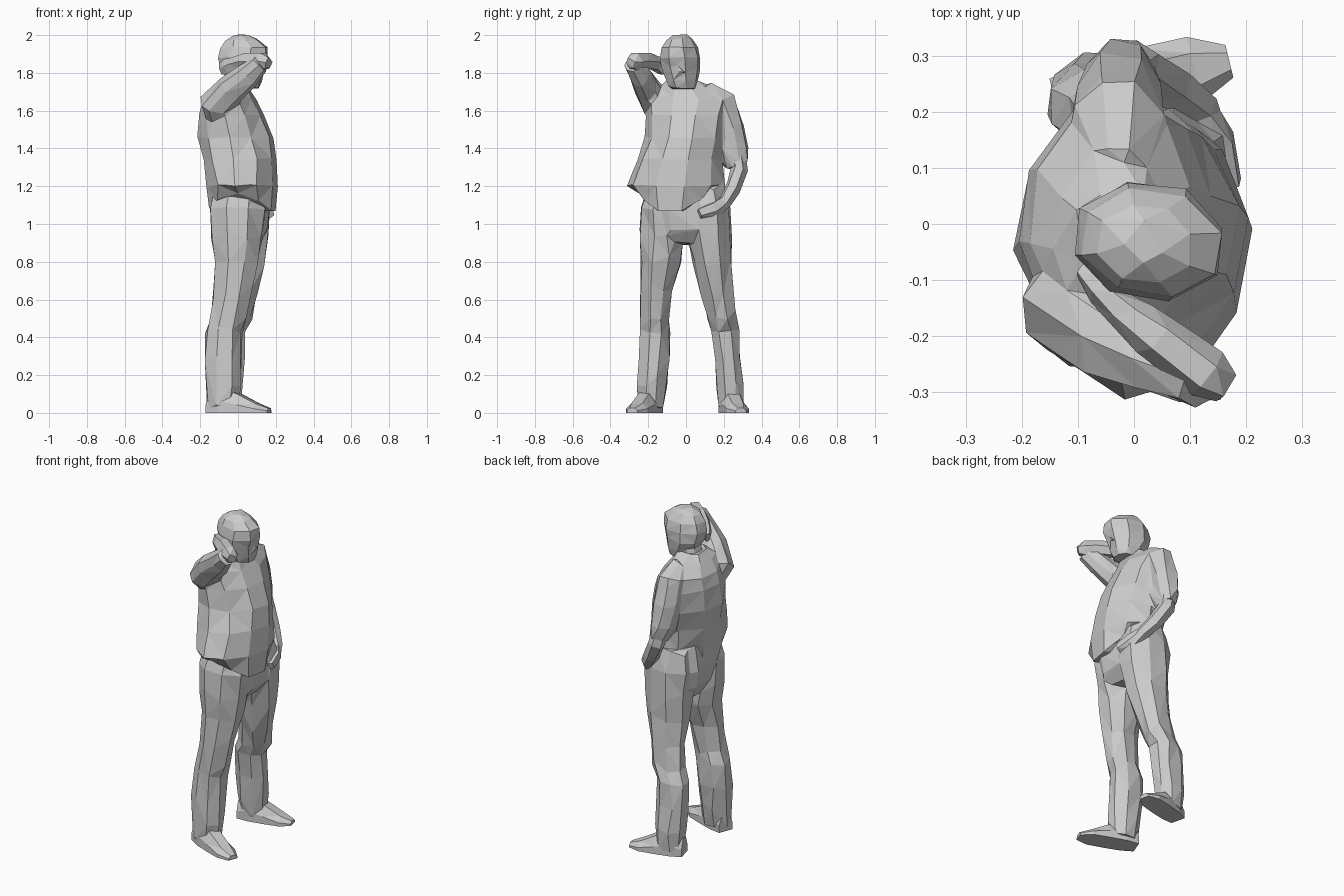
import bpy, bmesh, math, random
from mathutils import Vector, Matrix

if "Cube" in bpy.data.objects:
    bpy.data.objects.remove(bpy.data.objects["Cube"])

random.seed(4)


def finish(name, bm):
    """Turn a bmesh into a named, triangulated object."""
    bmesh.ops.triangulate(bm, faces=bm.faces[:])
    bmesh.ops.recalc_face_normals(bm, faces=bm.faces[:])
    me = bpy.data.meshes.new(name)
    bm.to_mesh(me)
    bm.free()
    ob = bpy.data.objects.new(name, me)
    bpy.context.collection.objects.link(ob)
    return ob


def skin(bm, loops):
    n = len(loops[0])
    for a, b in zip(loops, loops[1:]):
        for k in range(n):
            bm.faces.new((a[k], a[(k + 1) % n], b[(k + 1) % n], b[k]))
    bm.faces.new(loops[0][::-1])
    bm.faces.new(loops[-1])


def loft(name, rings, n=8, upright=True, twist=0.0, crumple=0.008, lift=0.0):
    """Skin rings (x, y, z, rx, ry); upright rings stay level, others follow the path."""
    bm = bmesh.new()
    pts = [Vector(r[:3]) for r in rings]
    loops, u = [], None
    for i, (x, y, z, rx, ry) in enumerate(rings):
        if upright:
            rot = Matrix.Rotation(math.radians(twist), 3, 'Z')
            u, v = rot @ Vector((1, 0, 0)), rot @ Vector((0, 1, 0))
        else:
            d = (pts[min(i + 1, len(pts) - 1)] - pts[max(i - 1, 0)]).normalized()
            ref = u or (Vector((0, 0, 1)) if abs(d.z) < 0.75 else Vector((1, 0, 0)))
            u = (ref - d * ref.dot(d)).normalized()
            v = d.cross(u)
        loop = []
        for k in range(n):
            a = 2 * math.pi * (k + 0.5) / n
            c, s = math.cos(a), math.sin(a)
            p = pts[i] + (u * c * rx + v * s * ry) * 1.05
            if i == 0:
                p.z += lift * s * s
            p += Vector([random.uniform(-crumple, crumple) for _ in range(3)])
            loop.append(bm.verts.new(p))
        loops.append(loop)
    skin(bm, loops)
    return finish(name, bm)


def shoe(name, heel, toe):
    """Wedge-shaped shoe from heel to toe, flat on the ground."""
    h, t = Vector(heel), Vector(toe)
    d = (t - h).normalized()
    side = Vector((-d.y, d.x, 0))
    bm = bmesh.new()
    loops = []
    for f, w, top in [(0, .045, .1), (.22, .06, .14), (.5, .062, .1), (.8, .06, .05), (1, .03, .025)]:
        c = h.lerp(t, f)
        loops.append([bm.verts.new(c + side * s * w + Vector((0, 0, z)))
                      for s, z in ((-1, 0), (1, 0), (1, top * .45), (.5, top), (-.5, top), (-1, top * .45))])
    skin(bm, loops)
    return finish(name, bm)


def fuse(name, parts, faces):
    """Merge overlapping parts into one skin and reduce it to coarse facets."""
    bpy.ops.object.select_all(action='DESELECT')
    for p in parts:
        p.select_set(True)
    ob = parts[0]
    bpy.context.view_layer.objects.active = ob
    bpy.ops.object.join()
    ob.name = name
    m = ob.modifiers.new("merge", 'REMESH')
    m.mode, m.voxel_size = 'VOXEL', 0.011
    bpy.ops.object.modifier_apply(modifier=m.name)
    m = ob.modifiers.new("facets", 'DECIMATE')
    m.ratio = faces / (2 * len(ob.data.polygons))
    bpy.ops.object.modifier_apply(modifier=m.name)
    ob.data.polygons.foreach_set("use_smooth", [False] * len(ob.data.polygons))


# Trousers: hips and two legs, the feet set apart
hips = loft("hips", [(0.01, 0, 0.90, .10, .13), (0.01, 0, 0.97, .15, .225),
                     (0.01, 0, 1.08, .16, .225), (0.015, 0, 1.22, .14, .2)])
right_leg = loft("right_leg", [
    (-.075, -.185, .03, .085, .07), (-.075, -.18, .14, .092, .082),
    (-.08, -.175, .28, .102, .085), (-.075, -.165, .43, .095, .078),
    (-.05, -.165, .50, .095, .075), (-.03, -.155, .64, .10, .085),
    (-.01, -.135, .80, .118, .108), (-.005, -.125, .93, .14, .12),
    (-.005, -.125, 1.08, .15, .115), (0, -.11, 1.2, .13, .1)])
left_leg = loft("left_leg", [
    (-.06, .24, .03, .08, .06), (-.06, .235, .14, .088, .07),
    (-.062, .22, .28, .096, .075), (-.055, .205, .43, .093, .08),
    (-.02, .19, .50, .092, .078), (.005, .165, .64, .098, .088),
    (.02, .14, .80, .12, .103), (.03, .125, .93, .138, .115),
    (.025, .12, 1.08, .145, .115), (.02, .11, 1.2, .13, .1)])
fuse("trousers", [hips, right_leg, left_leg], 300)

# Shoes, toes splayed outwards
shoe("right_shoe", (-.155, -.165, 0), (.165, -.285, 0))
shoe("left_shoe", (-.14, .215, 0), (.17, .29, 0))

# Loose shirt, hem raised at the sides and flared to the right
torso = loft("torso", [
    (.025, -.055, 1.06, .17, .19), (.025, -.06, 1.20, .178, .25),
    (.01, -.035, 1.34, .185, .22), (-.015, 0, 1.46, .188, .205),
    (-.035, .01, 1.58, .165, .21), (-.05, .015, 1.66, .135, .21),
    (-.045, -.005, 1.72, .09, .14), (-.03, -.015, 1.76, .07, .08)],
    n=10, twist=-8, lift=.11)
right_arm = loft("right_upper_arm", [
    (-.10, -.08, 1.52, .06, .06), (-.115, -.15, 1.63, .085, .085),
    (-.035, -.205, 1.715, .082, .072), (.055, -.245, 1.785, .066, .056),
    (.12, -.28, 1.85, .05, .045)], upright=False)
left_sleeve = loft("left_sleeve", [
    (-.03, .10, 1.71, .05, .05), (-.03, .17, 1.645, .095, .085),
    (-.025, .21, 1.50, .10, .075), (-.02, .245, 1.38, .085, .065),
    (-.01, .27, 1.31, .06, .045)], upright=False)
fuse("shirt", [torso, right_arm, left_sleeve], 280)

# Neck and head, leaning slightly forward, with brow, nose and chin
neck = loft("neck", [(-.03, -.015, 1.67, .07, .075), (0, -.02, 1.80, .07, .065)], crumple=0)
skull = loft("skull", [
    (.055, -.02, 1.715, .055, .065), (.04, -.02, 1.755, .085, .083),
    (.022, -.025, 1.82, .115, .098), (.025, -.03, 1.88, .133, .103),
    (.03, -.033, 1.935, .125, .092), (.02, -.035, 1.975, .085, .07),
    (.02, -.03, 2.003, .035, .035)], twist=-8, crumple=.003)
nose = loft("nose", [(.125, -.025, 1.80, .03, .02), (.125, -.025, 1.87, .015, .015)],
            n=4, crumple=0)
fuse("head", [skull, neck, nose], 130)

# Raised right forearm with the hand at the side of the head
forearm = loft("right_forearm", [
    (.165, -.295, 1.855, .03, .03), (.13, -.27, 1.86, .05, .045),
    (.04, -.20, 1.862, .048, .042), (-.03, -.15, 1.85, .036, .034)],
    n=6, upright=False, crumple=.003)
hand = loft("right_hand", [
    (-.015, -.16, 1.85, .035, .03), (-.055, -.12, 1.835, .05, .028),
    (-.09, -.08, 1.82, .035, .02)], n=6, upright=False, crumple=.003)
fuse("right_forearm", [forearm, hand], 70)

# Lowered left forearm with the hand resting at the pocket
forearm = loft("left_forearm", [
    (-.015, .27, 1.36, .05, .045), (.0, .283, 1.29, .048, .042),
    (.06, .245, 1.18, .045, .04), (.125, .195, 1.10, .036, .034)],
    n=6, upright=False, crumple=.003)
hand = loft("left_hand", [
    (.115, .20, 1.11, .036, .03), (.15, .15, 1.075, .048, .03),
    (.17, .07, 1.05, .035, .022)], n=6, upright=False, crumple=.003)
fuse("left_forearm", [forearm, hand], 70)
